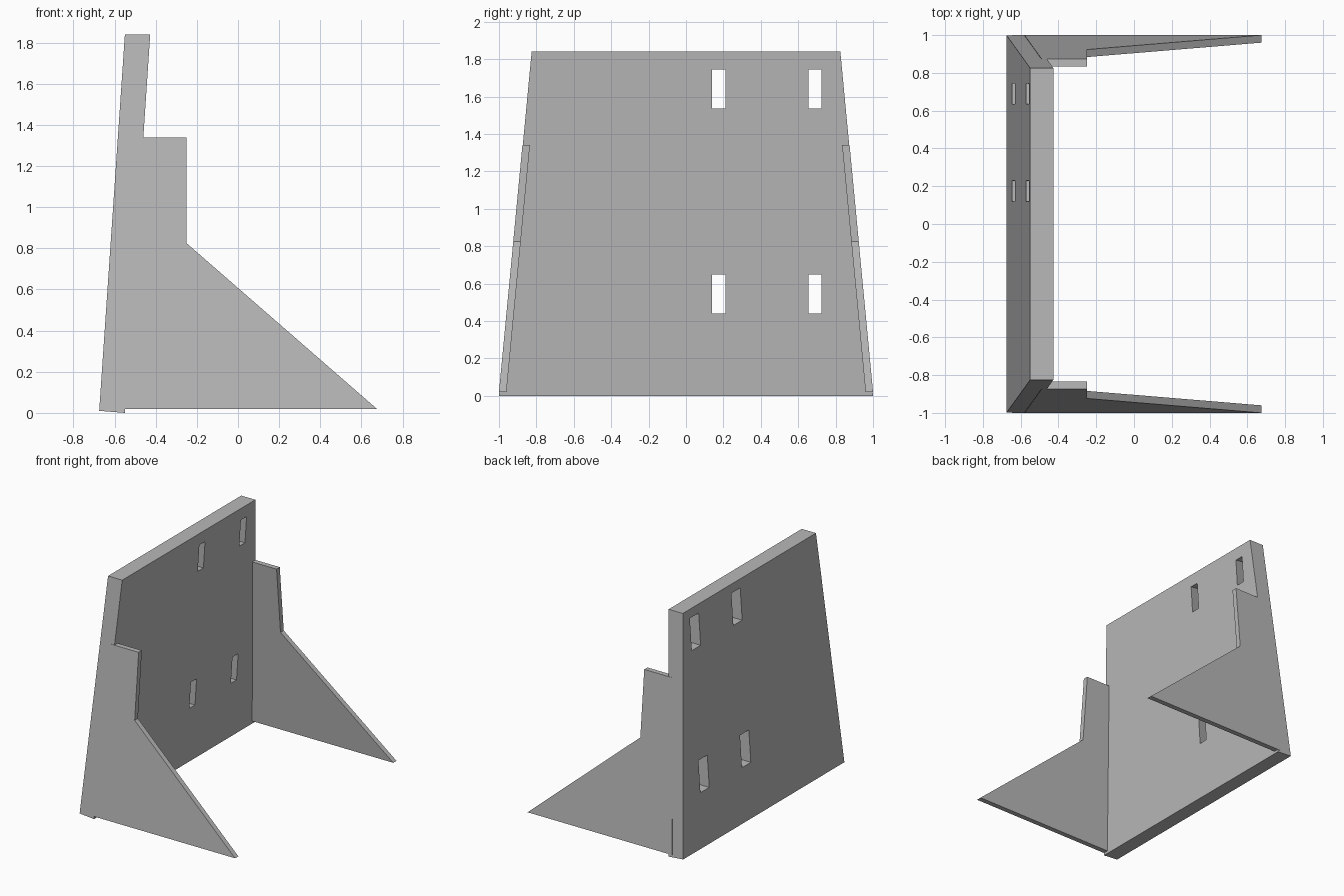
import bpy
import bmesh
from mathutils import Vector

cube = bpy.data.objects.get("Cube")
if cube:
    bpy.data.objects.remove(cube)

# Single flat grey
grey = bpy.data.materials.new("plain grey")
grey.use_nodes = True
colour = (0.48, 0.48, 0.48, 1)
grey.diffuse_color = colour
grey.node_tree.nodes["Principled BSDF"].inputs["Base Color"].default_value = colour

LEAN = 0.095  # inward lean of both ends, per unit of height


def loft(name, ring_a, ring_b):
    """Closed solid between two matching outlines."""
    bm = bmesh.new()
    a = [bm.verts.new(p) for p in ring_a]
    b = [bm.verts.new(p) for p in ring_b]
    bm.faces.new(a)
    bm.faces.new(b[::-1])
    n = len(a)
    for i in range(n):
        j = (i + 1) % n
        bm.faces.new((a[j], a[i], b[i], b[j]))
    bmesh.ops.recalc_face_normals(bm, faces=bm.faces)
    mesh = bpy.data.meshes.new(name)
    bm.to_mesh(mesh)
    bm.free()
    mesh.materials.append(grey)
    obj = bpy.data.objects.new(name, mesh)
    bpy.context.collection.objects.link(obj)
    return obj


def ring(profile, y_base, side=1):
    """Side profile laid on a plane that leans inward with height."""
    return [(x, side * (y_base - LEAN * z), z) for x, z in profile]


# Tilted back panel
panel_profile = [(-0.675, 0.01), (-0.55, 0), (-0.427, 1.84), (-0.55, 1.84)]
panel = loft("back_panel", ring(panel_profile, 1), ring(panel_profile, 1, -1))

# Stepped side brackets, slightly let into the panel ends
bracket_profile = [(-0.58, 0.02), (0.675, 0.02), (-0.25, 0.825),
                   (-0.25, 1.34), (-0.49, 1.34)]
for name, side in (("left_bracket", 1), ("right_bracket", -1)):
    loft(name, ring(bracket_profile, 1.002, side), ring(bracket_profile, 0.962, side))

# Tapered mounting slots, wider at the back face
up = Vector((0.067, 0, 1)).normalized()
through = Vector((-up.z, 0, up.x))
DEPTH = 0.125


def slot_ring(y, z, t):
    centre = Vector((-0.55 + 0.067 * z, y, z)) + through * DEPTH * t
    half_w, half_h = 0.035 + 0.02 * t, 0.105 + 0.02 * t
    return [centre + Vector((0, half_w * sy, 0)) + up * half_h * sz
            for sy, sz in ((-1, -1), (1, -1), (1, 1), (-1, 1))]


cutters = []
for y in (0.175, 0.69):
    for z in (0.545, 1.64):
        cutter = loft("slot_cutter", slot_ring(y, z, -0.1), slot_ring(y, z, 1.1))
        cutter.hide_render = True
        cutters.append(cutter)
        cut = panel.modifiers.new("slot", 'BOOLEAN')
        cut.operation = 'DIFFERENCE'
        cut.solver = 'EXACT'
        cut.object = cutter

# Apply the cuts and drop the cutters
bpy.context.view_layer.update()
graph = bpy.context.evaluated_depsgraph_get()
cut_mesh = bpy.data.meshes.new_from_object(panel.evaluated_get(graph))
panel.modifiers.clear()
panel.data = cut_mesh
for cutter in cutters:
    bpy.data.objects.remove(cutter)
